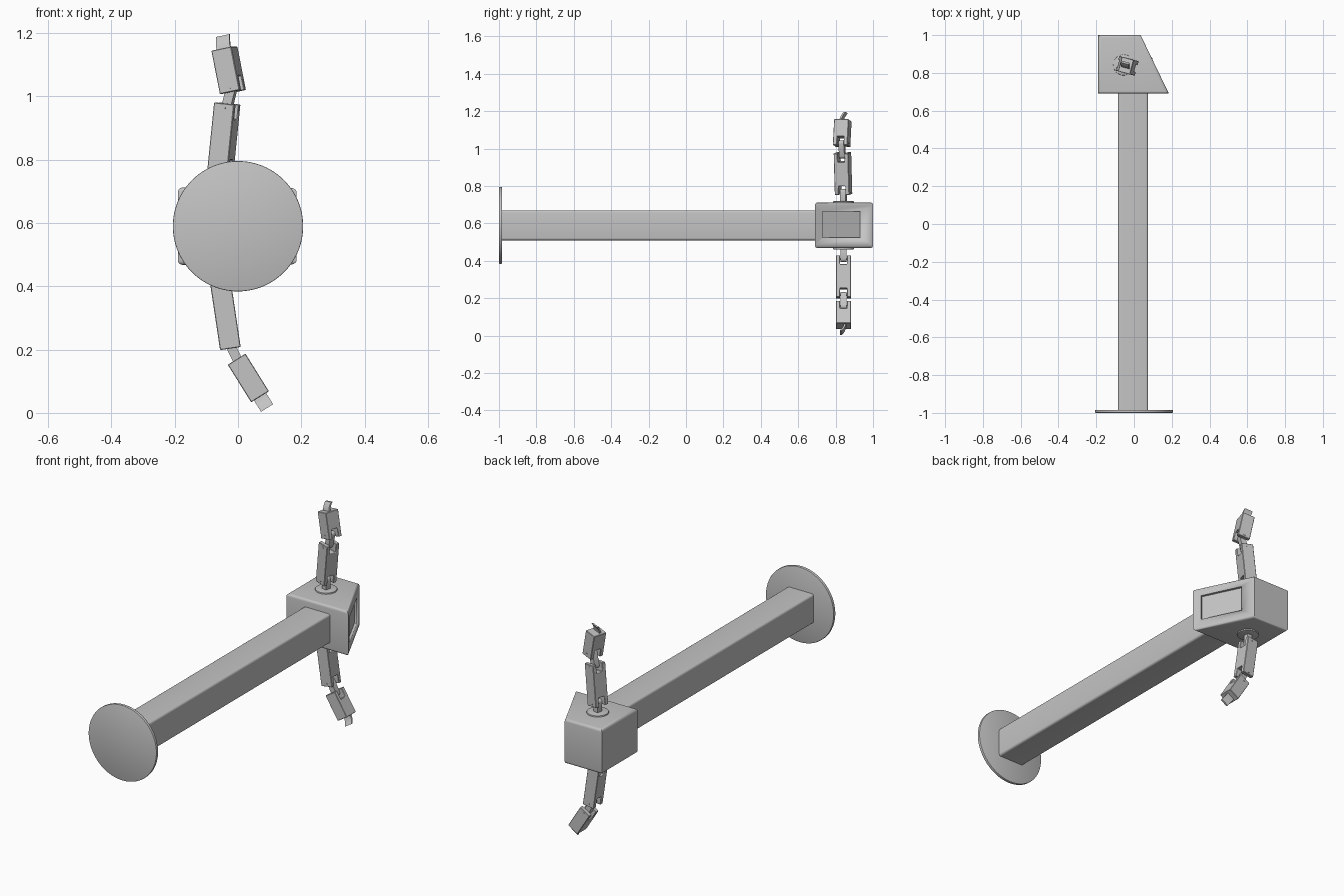
import bpy, bmesh, math
from mathutils import Matrix, Vector

cube = bpy.data.objects.get("Cube")
if cube:
    bpy.data.objects.remove(cube, do_unlink=True)

GREY = (0.55, 0.55, 0.55, 1.0)
grey = bpy.data.materials.new("plain_grey")
grey.use_nodes = True
grey.diffuse_color = GREY
grey.node_tree.nodes["Principled BSDF"].inputs["Base Color"].default_value = GREY

T = Matrix.Translation


def turn(degrees, axis):
    return Matrix.Rotation(math.radians(degrees), 4, axis)


def finish(name, bm, matrix, bevel=0.0, pick=lambda e: True, segments=2):
    """Bevel the picked edges, place the mesh and link it as a named object."""
    bmesh.ops.recalc_face_normals(bm, faces=bm.faces)
    if bevel:
        sharp = [e for e in bm.edges if e.calc_face_angle(0) > 0.6 and pick(e)]
        bmesh.ops.bevel(bm, geom=sharp, offset=bevel, segments=segments,
                        profile=0.5, affect='EDGES', clamp_overlap=True)
    bm.transform(matrix)
    mesh = bpy.data.meshes.new(name)
    bm.to_mesh(mesh)
    bm.free()
    mesh.materials.append(grey)
    obj = bpy.data.objects.new(name, mesh)
    bpy.context.collection.objects.link(obj)
    bpy.ops.object.select_all(action='DESELECT')
    obj.select_set(True)
    bpy.context.view_layer.objects.active = obj
    bpy.ops.object.shade_smooth_by_angle(angle=math.radians(35))
    return obj


def prism(name, points, depth, axis, matrix, **kw):
    """Extrude a 2D outline symmetrically along the given axis."""
    place = {'X': lambda a, b: (-depth / 2, a, b),
             'Y': lambda a, b: (a, -depth / 2, b),
             'Z': lambda a, b: (a, b, -depth / 2)}[axis]
    bm = bmesh.new()
    face = bm.faces.new([bm.verts.new(place(a, b)) for a, b in points])
    out = bmesh.ops.extrude_face_region(bm, geom=[face])
    moved = [g for g in out["geom"] if isinstance(g, bmesh.types.BMVert)]
    step = Vector([depth if c == axis else 0 for c in "XYZ"])
    bmesh.ops.translate(bm, verts=moved, vec=step)
    return finish(name, bm, matrix, **kw)


def circle(radius, count):
    return [(radius * math.cos(i * math.tau / count),
             radius * math.sin(i * math.tau / count)) for i in range(count)]


def rectangle(w, h):
    return [(-w / 2, -h / 2), (w / 2, -h / 2), (w / 2, h / 2), (-w / 2, h / 2)]


MID = 0.59

# Base plate and beam
prism("base_plate", circle(0.206, 96), 0.016, 'Y', T((0, -0.992, MID)), bevel=0.003)
prism("beam", rectangle(0.16, 0.16), 1.69, 'Y', T((-0.005, -0.142, MID)),
      bevel=0.012, segments=4,
      pick=lambda e: abs(e.verts[0].co.y - e.verts[1].co.y) > 1)

# Head block with rounded top and bottom rims
HEAD_H = 0.244
corners = [(-0.19, 0.69), (0.185, 0.69), (0.035, 1.0), (-0.19, 1.0)]
head = prism("head_block", corners, HEAD_H, 'Z', T((0, 0, MID)), bevel=0.014, segments=4,
             pick=lambda e: abs(e.verts[0].co.z - e.verts[1].co.z) < 0.01)

# Recessed panel in the slanted side
cutter = prism("panel_cutter", rectangle(0.2275, 0.14), 0.026, 'X',
               T((0.116, 0.8325, MID + 0.004)) @ turn(25.8, 'Z'))
cutter.hide_render = True
cut = head.modifiers.new("panel_recess", 'BOOLEAN')
cut.operation = 'DIFFERENCE'
cut.solver = 'EXACT'
cut.object = cutter
bpy.context.view_layer.objects.active = head
bpy.ops.object.modifier_apply(modifier=cut.name)
bpy.data.objects.remove(cutter, do_unlink=True)

# Arm parts: each starts at its lower pin and runs along local z
LINK_W, LINK_D, SLOT, SLOT_DEPTH, PIN_IN = 0.066, 0.08, 0.038, 0.048, 0.015
TAB_W, TAB_D = 0.03, 0.03


def link(name, length, both_ends, matrix):
    """Box link with a fork at the bottom, and at the top if asked."""
    d, s, low, high = LINK_D / 2, SLOT / 2, -PIN_IN, length - PIN_IN
    pts = [(-d, high), (-d, low), (-s, low), (-s, low + SLOT_DEPTH),
           (s, low + SLOT_DEPTH), (s, low), (d, low), (d, high)]
    if both_ends:
        pts += [(s, high), (s, high - SLOT_DEPTH), (-s, high - SLOT_DEPTH), (-s, high)]
    prism(name, pts, LINK_W, 'X', matrix, bevel=0.002, segments=1)


def tab(name, start, end, matrix):
    """Flat bar with rounded ends."""
    r = TAB_W / 2
    arc = [math.pi * i / 8 for i in range(9)]
    pts = [(r * math.cos(a), end + r * math.sin(a)) for a in arc]
    pts += [(-r * math.cos(a), start - r * math.sin(a)) for a in arc]
    prism(name, pts, TAB_D, 'Y', matrix)


def pin(name, matrix):
    prism(name, circle(0.006, 16), LINK_D + 0.002, 'Y', matrix)


def blade(name, start, length, matrix):
    """Thin curved plate that bends to one side."""
    ts = [i / 8 for i in range(9)]
    curve = [(-0.008 + 0.022 * t * t, start + length * t) for t in ts]
    pts = [(y - 0.005, z) for y, z in curve]
    pts += [(y + 0.005, z) for y, z in reversed(curve)]
    prism(name, pts, 0.045, 'X', matrix)


def arm(side, root, tilts):
    """Collar, stub, two forked links, connector and curved end blade."""
    lean1, lean2, lean3 = tilts
    span, gap, hand = 0.194, 0.068, 0.14
    prism(side + "_collar", circle(0.055, 48), 0.02, 'Z', root @ T((0, 0, -0.003)),
          bevel=0.002)
    shoulder = root @ T((0, 0, 0.058))
    tab(side + "_stub", -0.045, 0, shoulder)
    pin(side + "_shoulder_pin", shoulder @ turn(lean1, 'Y'))
    link(side + "_inner_link", span + 2 * PIN_IN, True, shoulder @ turn(lean1, 'Y'))
    elbow = shoulder @ turn(lean1, 'Y') @ T((0, 0, span)) @ turn(lean2 - lean1, 'Y')
    pin(side + "_elbow_pin", elbow)
    tab(side + "_connector", 0, gap, elbow)
    wrist = elbow @ T((0, 0, gap)) @ turn(lean3 - lean2, 'Y')
    pin(side + "_wrist_pin", wrist)
    link(side + "_outer_link", hand, False, wrist)
    blade(side + "_end_blade", hand - PIN_IN - 0.008, 0.05, wrist)


# Upper arm is twisted a little, lower arm is turned upside down
ARM_X, ARM_Y = -0.055, 0.842
arm("upper", T((ARM_X, ARM_Y, MID + HEAD_H / 2)) @ turn(-15, 'Z'), (6, 14.5, -11.5))
arm("lower", T((ARM_X, ARM_Y, MID - HEAD_H / 2)) @ turn(180, 'X'), (8.5, 26, 32))
